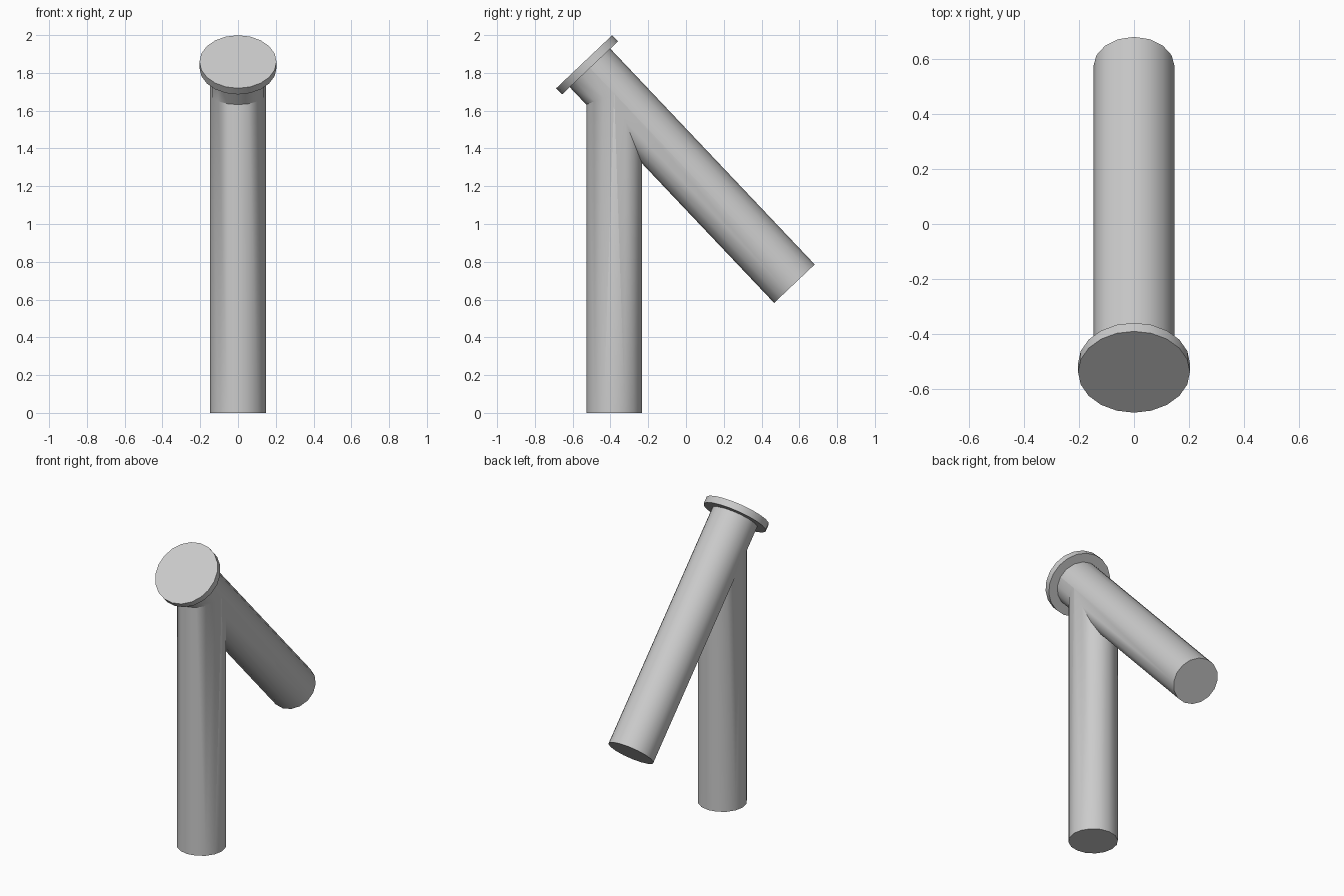
import bpy
from math import radians
from mathutils import Vector

cube = bpy.data.objects.get("Cube")
if cube:
    bpy.data.objects.remove(cube, do_unlink=True)

# Single plain grey
grey = bpy.data.materials.new("plain_grey")
grey.use_nodes = True
grey.diffuse_color = (0.6, 0.6, 0.6, 1)
grey.node_tree.nodes["Principled BSDF"].inputs["Base Color"].default_value = (0.6, 0.6, 0.6, 1)


def rod(name, start, end, radius, sides):
    """Capped cylinder running from start to end."""
    start, end = Vector(start), Vector(end)
    axis = end - start
    tilt = Vector((0, 0, 1)).rotation_difference(axis)
    bpy.ops.mesh.primitive_cylinder_add(
        vertices=sides, radius=radius, depth=axis.length,
        location=(start + end) / 2, rotation=tilt.to_euler())
    obj = bpy.context.object
    obj.name = name
    obj.data.materials.append(grey)
    return obj


def merge(base, other):
    """Union other into base, leaving one clean outer skin."""
    bpy.ops.object.select_all(action='DESELECT')
    base.select_set(True)
    bpy.context.view_layer.objects.active = base
    mod = base.modifiers.new("union", 'BOOLEAN')
    mod.operation = 'UNION'
    mod.solver = 'EXACT'
    mod.object = other
    bpy.ops.object.modifier_apply(modifier=mod.name)
    bpy.data.objects.remove(other, do_unlink=True)


TUBE_RADIUS = 0.148
foot = Vector((0, 0.574, 0.684))          # lower end of the slanted pipe
face = Vector((0, -0.539, 1.859))         # outer face of the end flange
along = (face - foot).normalized()
axis_y = -0.38                            # upright pipe position
crossing = foot + along * ((axis_y - foot.y) / along.y)

# Slanted pipe, upright pipe ending inside it, and the end flange
pipe = rod("branched_pipe", foot, face - along * 0.02, TUBE_RADIUS, 16)
upright = rod("upright_pipe", (0, axis_y, 0), crossing, TUBE_RADIUS, 16)
flange = rod("end_flange", face - along * 0.045, face, 0.204, 20)

merge(pipe, upright)
merge(pipe, flange)

# Rounded walls, crisp rims and joint
bpy.ops.object.shade_smooth_by_angle(angle=radians(30))
